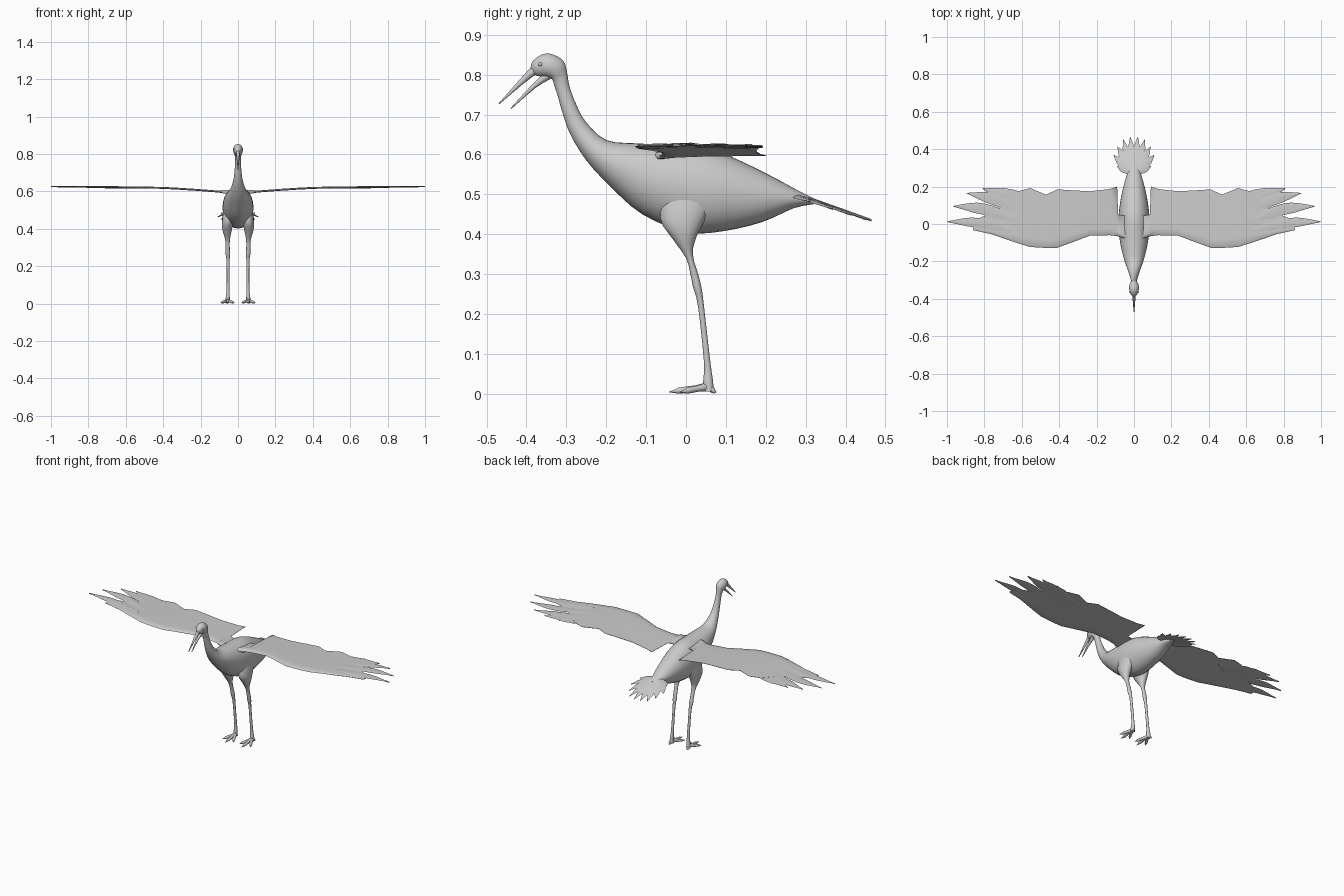
import bpy, bmesh, math
from mathutils import Vector as V

cube = bpy.data.objects.get("Cube")
if cube:
    bpy.data.objects.remove(cube, do_unlink=True)

grey = bpy.data.materials.new("plain grey")
grey.use_nodes = True
grey.diffuse_color = (0.6, 0.6, 0.6, 1)
grey.node_tree.nodes["Principled BSDF"].inputs["Base Color"].default_value = (0.6, 0.6, 0.6, 1)


def refine(rows, steps):
    """Smooth curve through rows of numbers."""
    out = []
    for i in range(len(rows) - 1):
        a, b = rows[max(i - 1, 0)], rows[i]
        c, d = rows[i + 1], rows[min(i + 2, len(rows) - 1)]
        for k in range(steps):
            t = k / steps
            out.append([q + 0.5 * t * (r - p + t * (2 * p - 5 * q + 4 * r - s + t * (3 * (q - r) + s - p)))
                        for p, q, r, s in zip(a, b, c, d)])
    return out + [list(rows[-1])]


def loft(name, rings, side=1, angle=60):
    """Skin closed rings of points and cap both ends."""
    bm = bmesh.new()
    loops = [[bm.verts.new((p[0] * side, p[1], p[2])) for p in ring] for ring in rings]
    for a, b in zip(loops, loops[1:]):
        for i in range(len(a)):
            j = (i + 1) % len(a)
            bm.faces.new((a[i], a[j], b[j], b[i]))
    bm.faces.new(loops[0])
    bm.faces.new(loops[-1])
    bmesh.ops.recalc_face_normals(bm, faces=bm.faces)
    mesh = bpy.data.meshes.new(name)
    bm.to_mesh(mesh)
    bm.free()
    mesh.materials.append(grey)
    ob = bpy.data.objects.new(name, mesh)
    bpy.context.collection.objects.link(ob)
    bpy.ops.object.select_all(action='DESELECT')
    ob.select_set(True)
    bpy.context.view_layer.objects.active = ob
    bpy.ops.object.shade_smooth_by_angle(angle=math.radians(angle))
    return ob


def oval(y1, z1, y2, z2, w, x=0.0, n=20):
    """Ring between two points of a side outline, with half width w."""
    c, h = V((x, (y1 + y2) / 2, (z1 + z2) / 2)), V((0, (y1 - y2) / 2, (z1 - z2) / 2))
    return [c + h * math.cos(t) + V((w * math.sin(t), 0, 0))
            for t in (math.tau * i / n for i in range(n))]


def feather(name, base, tip, width, bend, side=1):
    """Thin curved leaf with a raised shaft."""
    base, tip = V(base), V(tip)
    across = (tip - base).cross(V((0, 0, 1))).normalized()
    rings = []
    for i in range(13):
        t = i / 12
        c = base.lerp(tip, t) + across * bend * math.sin(math.pi * t)
        w = max(width * (0.55 + 0.45 * math.sin(math.pi * t)) * min(1, (1 - t) * 3.2) ** 0.6, 0.001)
        rings.append([c - across * w, c + V((0, 0, 0.003)), c + across * w, c - V((0, 0, 0.003))])
    return loft(name, rings, side, 40)


# Head, neck and body: upper y, z, lower y, z, half width
body = [(-.39, .815, -.375, .797, .008), (-.385, .833, -.36, .795, .018),
        (-.36, .851, -.347, .793, .025), (-.335, .851, -.337, .789, .026),
        (-.308, .835, -.333, .783, .022), (-.299, .81, -.33, .772, .017),
        (-.292, .77, -.322, .748, .015), (-.275, .725, -.31, .705, .018),
        (-.25, .68, -.29, .65, .024), (-.2, .636, -.25, .585, .04),
        (-.13, .628, -.19, .52, .061), (-.05, .625, -.11, .45, .077),
        (.03, .622, 0, .405, .083), (.1, .6, .09, .407, .077),
        (.2, .553, .19, .43, .058), (.28, .51, .27, .465, .034),
        (.32, .49, .32, .475, .015)]
loft("body", [oval(*r, n=28) for r in refine(body, 3)])

# Open beak
upper = [(-.37, .835, -.355, .8, .014), (-.395, .812, -.382, .797, .009), (-.47, .728, -.468, .726, .002)]
lower = [(-.352, .808, -.335, .792, .012), (-.385, .776, -.378, .766, .007), (-.44, .716, -.438, .714, .002)]
loft("upper_beak", [oval(*r, n=12) for r in refine(upper, 3)])
loft("lower_beak", [oval(*r, n=12) for r in refine(lower, 3)])

# Wing stations: x, leading y, trailing y, z, half thickness
wing = [(.02, -.09, .04, .595, .012), (.085, -.066, .05, .597, .01), (.09, -.065, .2, .597, .007),
        (.13, -.06, .187, .6, .006), (.235, -.062, .175, .608, .006), (.33, -.098, .18, .614, .006),
        (.41, -.127, .185, .618, .006), (.47, -.128, .157, .619, .006), (.555, -.123, .192, .621, .006),
        (.62, -.103, .175, .622, .005), (.68, -.083, .11, .622, .005), (.76, -.055, .06, .622, .004),
        (.86, -.033, .018, .623, .003)]
# Chord fraction and relative height round a wing section
section = [(0, 0), (.03, .8), (.15, 1), (.5, .5), (1, .12), (1, -.12), (.5, -.3), (.15, -.7), (.03, -.7)]

# Leg outline: front y, z, back y, z, half width, x
leg = [(-.055, .52, .09, .51, .03, .045), (-.065, .44, .05, .44, .031, .055),
       (-.035, .39, .027, .395, .025, .058), (0, .34, .017, .35, .013, .056),
       (.012, .295, .032, .295, .011, .055), (.018, .265, .04, .26, .012, .054),
       (.03, .22, .045, .22, .008, .053), (.045, .08, .061, .08, .008, .053),
       (.043, .03, .068, .03, .011, .055), (.045, .006, .069, .006, .012, .056)]
toe_tips = {"inner": (.02, -.018), "middle": (.055, -.043), "outer": (.093, -.015), "hind": (.062, .076)}
primaries = [((.52, .10), (.71, .192), .032, .008), ((.56, .08), (.81, .19), .032, -.012),
             ((.59, .05), (.895, .165), .03, -.02), ((.62, .01), (.968, .095), .03, -.024),
             ((.64, -.035), (1, .012), .026, -.016)]
tail_tips = [(.02, .465), (.058, .452), (.088, .415), (.108, .368), (.09, .31)]

for side, word in ((1, "left"), (-1, "right")):
    loft(word + "_wing", [[(x, a + (b - a) * f, z + h * e) for f, e in section]
                          for x, a, b, z, h in wing], side)
    for i, (p, q, w, bend) in enumerate(primaries):
        z = .617 + .002 * i
        feather(f"{word}_wing_feather_{i + 1}", (*p, z), (*q, z + .002), w, bend, side)

    for i, (x, y) in enumerate(tail_tips):
        drop = .002 * i
        feather(f"{word}_tail_feather_{i + 1}", (x * .2, .275, .503 - drop),
                (x, y, .435 + (.465 - y) * .36 - drop), .019, 0, side)

    loft(word + "_leg", [oval(*r, n=16) for r in refine(leg, 3)], side)
    for label, (x, y) in toe_tips.items():
        # Tapered toe with a knuckle and a pointed claw
        start, end = V((.055, .052, .016)), V((x, y, .004))
        across = (end - start).cross(V((0, 0, 1))).normalized()
        rings = []
        for t, r in ((0, .011), (.3, .008), (.55, .008), (.75, .0075), (.85, .004), (1, .001)):
            c = start.lerp(end, t)
            c.z = max(r, .013 * (1 - t) + .004)
            rings.append([c + across * r * math.cos(k * math.tau / 8)
                          + V((0, 0, r * math.sin(k * math.tau / 8))) for k in range(8)])
        loft(f"{word}_{label}_toe", rings, side)

    # Eye
    bpy.ops.mesh.primitive_uv_sphere_add(segments=12, ring_count=8, radius=.005,
                                         location=(side * .021, -.365, .826))
    eye = bpy.context.object
    eye.name = word + "_eye"
    eye.data.materials.append(grey)
    bpy.ops.object.shade_smooth()
